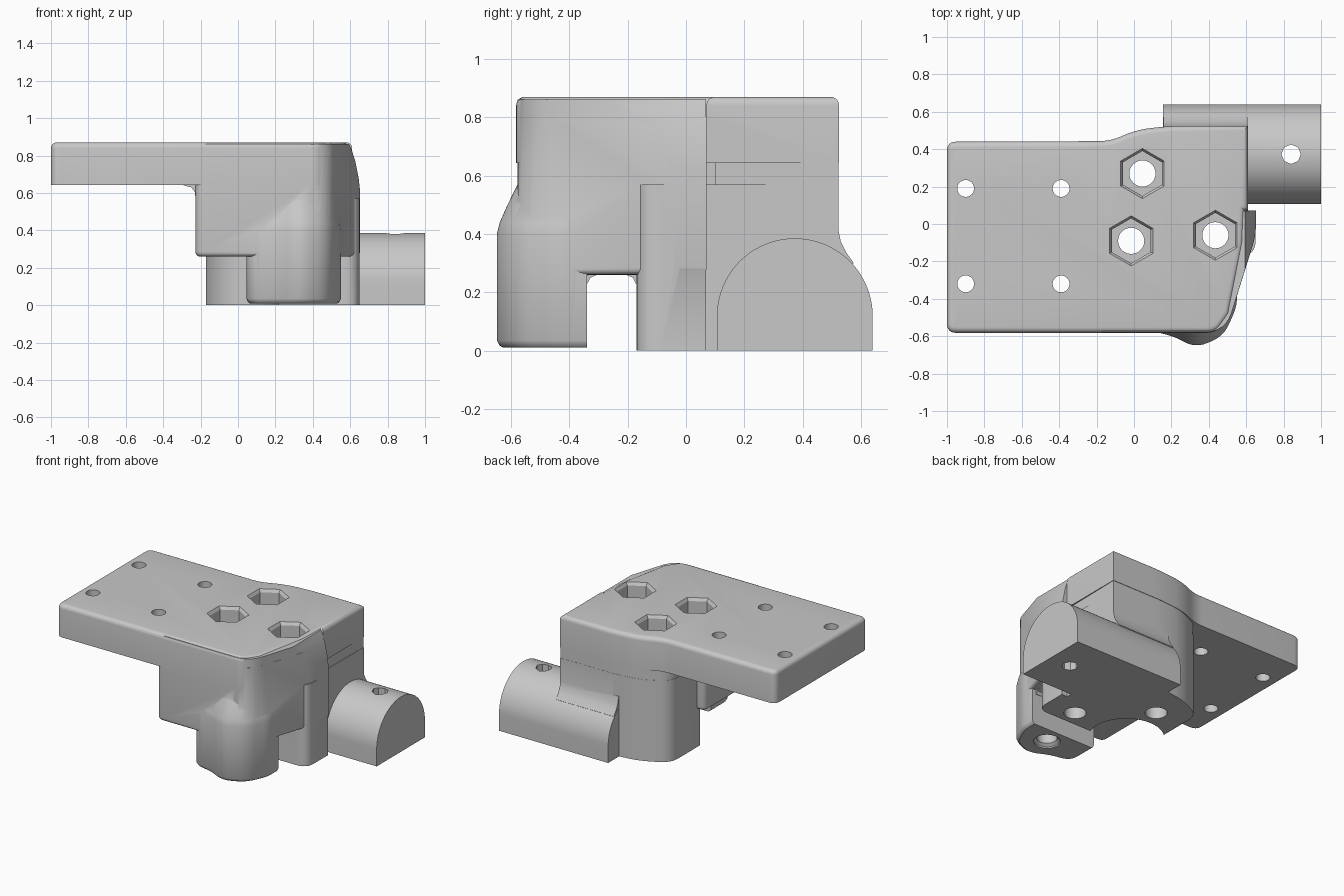
import bpy, bmesh
from math import pi, sin, cos
from mathutils import Vector

cube = bpy.data.objects.get("Cube")
if cube:
    bpy.data.objects.remove(cube, do_unlink=True)

grey = bpy.data.materials.new("plain grey")
grey.use_nodes = True
grey.diffuse_color = (0.58, 0.58, 0.58, 1)
grey.node_tree.nodes["Principled BSDF"].inputs["Base Color"].default_value = (0.58, 0.58, 0.58, 1)


def make_object(name, bm):
    bmesh.ops.recalc_face_normals(bm, faces=bm.faces)
    mesh = bpy.data.meshes.new(name)
    bm.to_mesh(mesh)
    bm.free()
    mesh.materials.append(grey)
    ob = bpy.data.objects.new(name, mesh)
    bpy.context.collection.objects.link(ob)
    return ob


def rounded(points, steps=6):
    """Outline from (u, v, optional corner size); corners never overlap."""
    out = []
    for i, p in enumerate(points):
        c = Vector(p[:2])
        if len(p) < 3:
            out.append(c)
            continue
        a = Vector(points[i - 1][:2]) - c
        b = Vector(points[(i + 1) % len(points)][:2]) - c
        size = min(p[2], 0.45 * a.length, 0.45 * b.length)
        start, end = c + a.normalized() * size, c + b.normalized() * size
        for k in range(steps + 1):
            t = k / steps
            out.append(start * (1 - t) ** 2 + c * 2 * t * (1 - t) + end * t * t)
    return out


def loft(name, rings):
    """Solid through rings of 3D points."""
    bm = bmesh.new()
    loops = [[bm.verts.new(p) for p in ring] for ring in rings]
    n = len(loops[0])
    for a, b in zip(loops, loops[1:]):
        for i in range(n):
            bm.faces.new((a[i], a[(i + 1) % n], b[(i + 1) % n], b[i]))
    bm.faces.new(loops[0])
    bm.faces.new(loops[-1])
    return make_object(name, bm)


def prism(name, points, lo, hi, axis="z", top=0, bottom=0):
    """Extruded outline, with optional rounded end edges."""
    place = {"x": lambda p, w: (w, p[0], p[1]),
             "y": lambda p, w: (p[0], w, p[1]),
             "z": lambda p, w: (p[0], p[1], w)}[axis]
    outline = rounded(points)
    ob = loft(name, [[place(p, w) for p in outline] for w in (lo, hi)])
    bm = bmesh.new()
    bm.from_mesh(ob.data)
    for level, radius in ((lo, bottom), (hi, top)):
        if radius:
            edges = [e for e in bm.edges if all(abs(v.co.z - level) < 1e-5 for v in e.verts)]
            bmesh.ops.bevel(bm, geom=edges, offset=radius, segments=5, profile=0.5, affect="EDGES")
    bm.to_mesh(ob.data)
    bm.free()
    return ob


def bore(name, x, y, sections, sides=32):
    """Turned cutter from (z, radius) sections."""
    return loft(name, [[(x + r * sin(2 * pi * i / sides), y + r * cos(2 * pi * i / sides), z)
                        for i in range(sides)] for z, r in sections])


def combine(target, other, operation):
    mod = target.modifiers.new("combine", "BOOLEAN")
    mod.operation, mod.solver, mod.object = operation, "EXACT", other
    bpy.context.view_layer.update()
    deps = bpy.context.evaluated_depsgraph_get()
    mesh = bpy.data.meshes.new_from_object(target.evaluated_get(deps))
    target.modifiers.clear()
    target.data = mesh
    bpy.data.objects.remove(other, do_unlink=True)


# Top plate, widening over the body
bracket = prism("mounting_bracket", [
    (-1, -0.582, 0.05), (0.44, -0.582, 0.05), (0.51, -0.48), (0.585, -0.1), (0.592, 0.07),
    (0.61, 0.07), (0.61, 0.525), (0.2, 0.525, 0.08), (0.02, 0.505, 0.08), (-0.13, 0.443, 0.06),
    (-1, 0.44, 0.05)], 0.643, 0.87, top=0.03)

# Front body, rounded away near the top of its right side
body = prism("front_body", [
    (-0.228, -0.578, 0.05), (0.49, -0.578, 0.11), (0.652, -0.06, 0.06), (0.652, 0.071),
    (0.58, 0.071), (0.58, 0.12), (-0.228, 0.12, 0.05)], 0.26, 0.8, bottom=0.025)
cap = prism("front_cap", [
    (-0.17, -0.577), (0.49, -0.577, 0.11), (0.651, -0.06, 0.06), (0.651, 0.069), (-0.17, 0.069)],
    0.7, 0.861)
shoulder = prism("shoulder_cutter", [
    (0.656, 0.58), (0.645, 0.68), (0.627, 0.77), (0.608, 0.83), (0.588, 0.875), (0.8, 0.9), (0.8, 0.58)],
    -0.8, 0.08, "y")
combine(body, cap, "UNION")
combine(body, shoulder, "DIFFERENCE")

# Rear body and foot, hollowed beside the middle screw
rear = prism("rear_body", [
    (-0.17, 0.0), (0.2, -0.17), (0.65, -0.17, 0.08), (0.65, 0.068), (0.608, 0.068), (0.608, 0.523),
    (0.2, 0.523, 0.08), (0.02, 0.503, 0.08), (-0.17, 0.41, 0.08)], 0, 0.57)
combine(rear, bore("foot_cutter", -0.01, -0.09, [(-0.1, 0.24), (0.266, 0.24)], 48), "DIFFERENCE")
rear_wall = prism("rear_wall", [
    (-0.168, 0.1), (0.6, 0.1), (0.607, 0.522), (0.2, 0.522, 0.08), (0.02, 0.502, 0.08), (-0.168, 0.409, 0.08)],
    0.3, 0.8)

# Front leg, blending back into the body above
leg_outline = rounded([(0.045, -0.34), (0.045, -0.565, 0.08), (0.2, -0.595, 0.06), (0.33, -0.662, 0.08),
                       (0.48, -0.6, 0.08), (0.55, -0.44, 0.06), (0.55, -0.34)])
leg_rings = []
for z, shrink, back in ((0.01, 0.93, 0), (0.018, 0.97, 0), (0.035, 1, 0), (0.4, 1, 0), (0.44, 0.98, 0.004),
                        (0.5, 0.92, 0.012), (0.55, 0.86, 0.018), (0.6, 0.8, 0.024)):
    leg_rings.append([(0.3 + (p.x - 0.3) * shrink, -0.34 + (p.y + 0.34) * shrink + back, z)
                      for p in leg_outline])
leg = loft("front_leg", leg_rings)

# Side barrel: upright walls under a round top
radius, mid, spring = 0.267, 0.373, 0.118
arch = [(mid - radius, 0)] + [(mid - radius * cos(pi * i / 40), spring + radius * sin(pi * i / 40))
                              for i in range(41)] + [(mid + radius, 0)]
barrel = prism("side_barrel", arch, 0.155, 1, "x")

# Fillets behind the body, under the plate and beside the gap
barrel_fillet = prism("barrel_fillet", [
    (0.45, 0.44), (0.521, 0.42), (0.53, 0.375), (0.548, 0.338), (0.575, 0.3), (0.45, 0.2)], 0.157, 0.606, "x")
plate_fillet = prism("plate_fillet", [
    (-0.3, 0.66), (-0.295, 0.642), (-0.25, 0.63), (-0.231, 0.605), (-0.226, 0.56), (-0.15, 0.56),
    (-0.15, 0.66)], -0.53, 0.07, "y")
leg_fillet = prism("leg_fillet", [
    (-0.36, 0.3), (-0.36, 0.225), (-0.338, 0.23), (-0.328, 0.25), (-0.3, 0.262), (-0.3, 0.3)],
    0.06, 0.52, "x")
foot_fillet = prism("foot_fillet", [
    (-0.15, 0.3), (-0.15, 0.225), (-0.172, 0.23), (-0.182, 0.25), (-0.21, 0.262), (-0.21, 0.3)],
    0.26, 0.55, "x")
for part in (body, rear, rear_wall, leg, barrel, barrel_fillet, plate_fillet, leg_fillet, foot_fillet):
    combine(bracket, part, "UNION")

# Screw holes with chamfered hexagonal nut pockets
for x, y in ((0.045, 0.27), (-0.015, -0.09), (0.435, -0.06)):
    combine(bracket, bore("screw_cutter", x, y, [(-0.1, 0.07), (0.8, 0.07)]), "DIFFERENCE")
    combine(bracket, bore("nut_cutter", x, y, [(0.72, 0.12), (0.85, 0.12), (0.873, 0.136), (0.9, 0.136)], 6),
            "DIFFERENCE")

# Plate holes, barrel hole and blind leg hole
for x in (-0.9, -0.39):
    for y in (-0.32, 0.19):
        combine(bracket, bore("plate_cutter", x, y, [(0.5, 0.045), (1, 0.045)]), "DIFFERENCE")
combine(bracket, bore("barrel_cutter", 0.84, mid, [(-0.1, 0.052), (0.5, 0.052)], 8), "DIFFERENCE")
combine(bracket, bore("leg_cutter", 0.33, -0.46, [(-0.1, 0.085), (0.02, 0.085), (0.035, 0.065), (0.35, 0.065)]),
        "DIFFERENCE")

bpy.ops.object.select_all(action="DESELECT")
bracket.select_set(True)
bpy.context.view_layer.objects.active = bracket
bpy.ops.object.shade_smooth_by_angle(angle=pi / 6)
